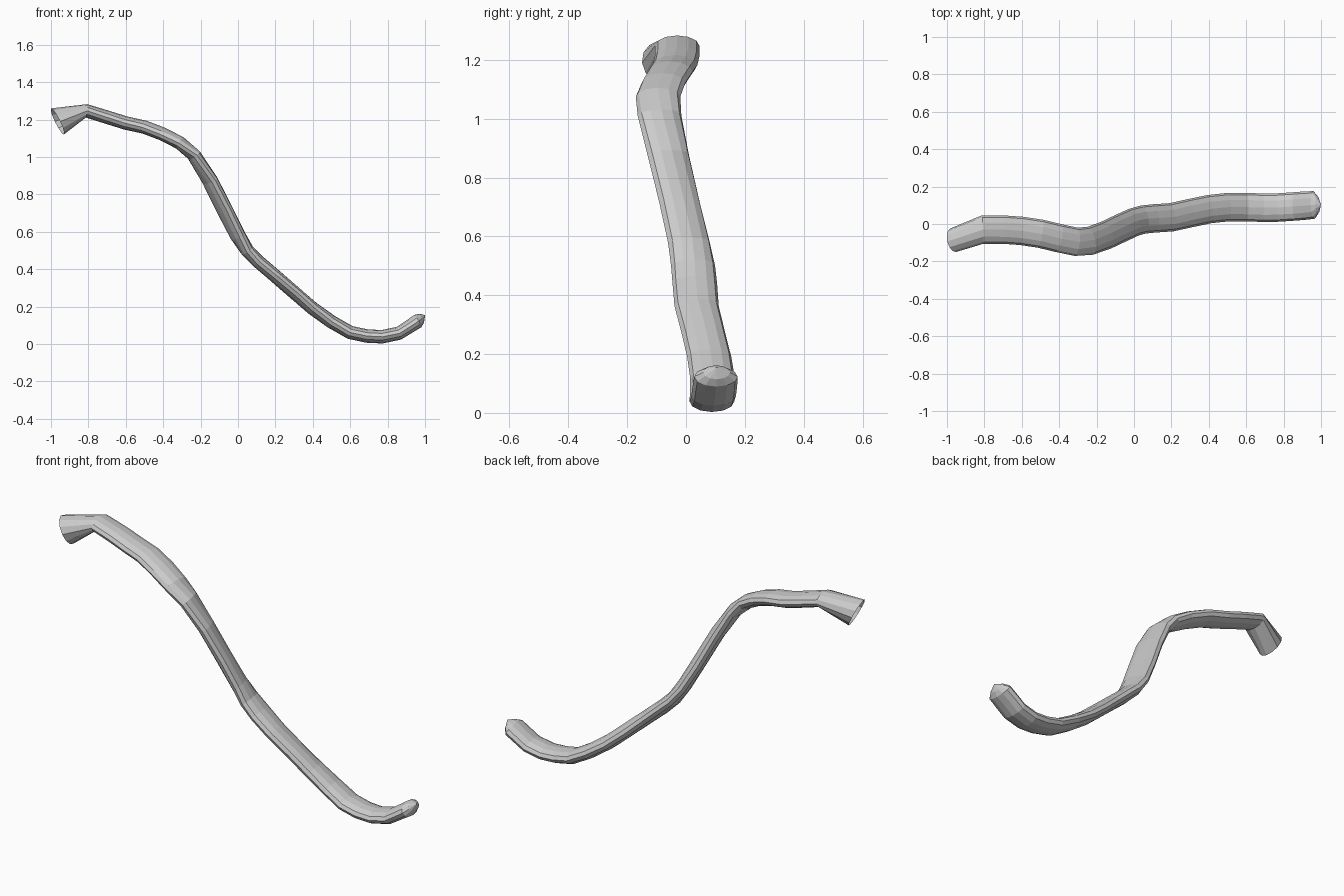
import bpy, bmesh, math
from mathutils import Vector

if "Cube" in bpy.data.objects:
    bpy.data.objects.remove(bpy.data.objects["Cube"])

SIDES = 12
# centre line of the flattened tube, from the high left end to the low right end
PATH = [(-.81, -.03, 1.247), (-.7, -.03, 1.213), (-.6, -.037, 1.182), (-.5, -.052, 1.16),
        (-.4, -.076, 1.122), (-.31, -.095, 1.075), (-.235, -.09, 1.01), (-.15, -.06, .875),
        (-.07, -.022, .715), (.0, .01, .578), (.05, .024, .5), (.11, .03, .44),
        (.2, .036, .363), (.3, .058, .276), (.4, .079, .19), (.5, .09, .119),
        (.6, .09, .062), (.69, .087, .043), (.77, .088, .039), (.86, .094, .058),
        (.91, .098, .09)]
path = [Vector(p) for p in PATH]
bm = bmesh.new()


def ring(c, tangent, half_w, half_t):
    """Elliptical ring, wide axis kept horizontal."""
    t = tangent.normalized()
    side = Vector((0, 0, 1)).cross(t).normalized()
    up = t.cross(side)
    out = []
    for i in range(SIDES):
        a = 2 * math.pi * i / SIDES
        out.append(bm.verts.new(c + side * math.cos(a) * half_w + up * math.sin(a) * half_t))
    return out


# flared open mouth at the left end
rings = [ring(Vector((-.965, -.086, 1.19)), Vector((.88, .2, .44)), .065, .078)]

# flattened body
for i, c in enumerate(path):
    t = path[min(i + 1, len(path) - 1)] - path[max(i - 1, 0)]
    if i == 0:
        t = Vector((1, .05, -.1))
    rings.append(ring(c, t, .076, .036))

# rounded closed end
rings.append(ring(Vector((.962, .102, .123)), Vector((.88, .05, .47)), .074, .038))
rings.append(ring(Vector((.982, .104, .138)), Vector((.88, .05, .47)), .045, .027))

for a, b in zip(rings, rings[1:]):
    for i in range(SIDES):
        j = (i + 1) % SIDES
        bm.faces.new((a[i], a[j], b[j], b[i]))
tip = bm.verts.new((1.0, .104, .155))
last = rings[-1]
for i in range(SIDES):
    bm.faces.new((last[i], last[(i + 1) % SIDES], tip))

bmesh.ops.recalc_face_normals(bm, faces=bm.faces)
mesh = bpy.data.meshes.new("curved_tube")
bm.to_mesh(mesh)
bm.free()
bpy.context.collection.objects.link(bpy.data.objects.new("curved_tube", mesh))
